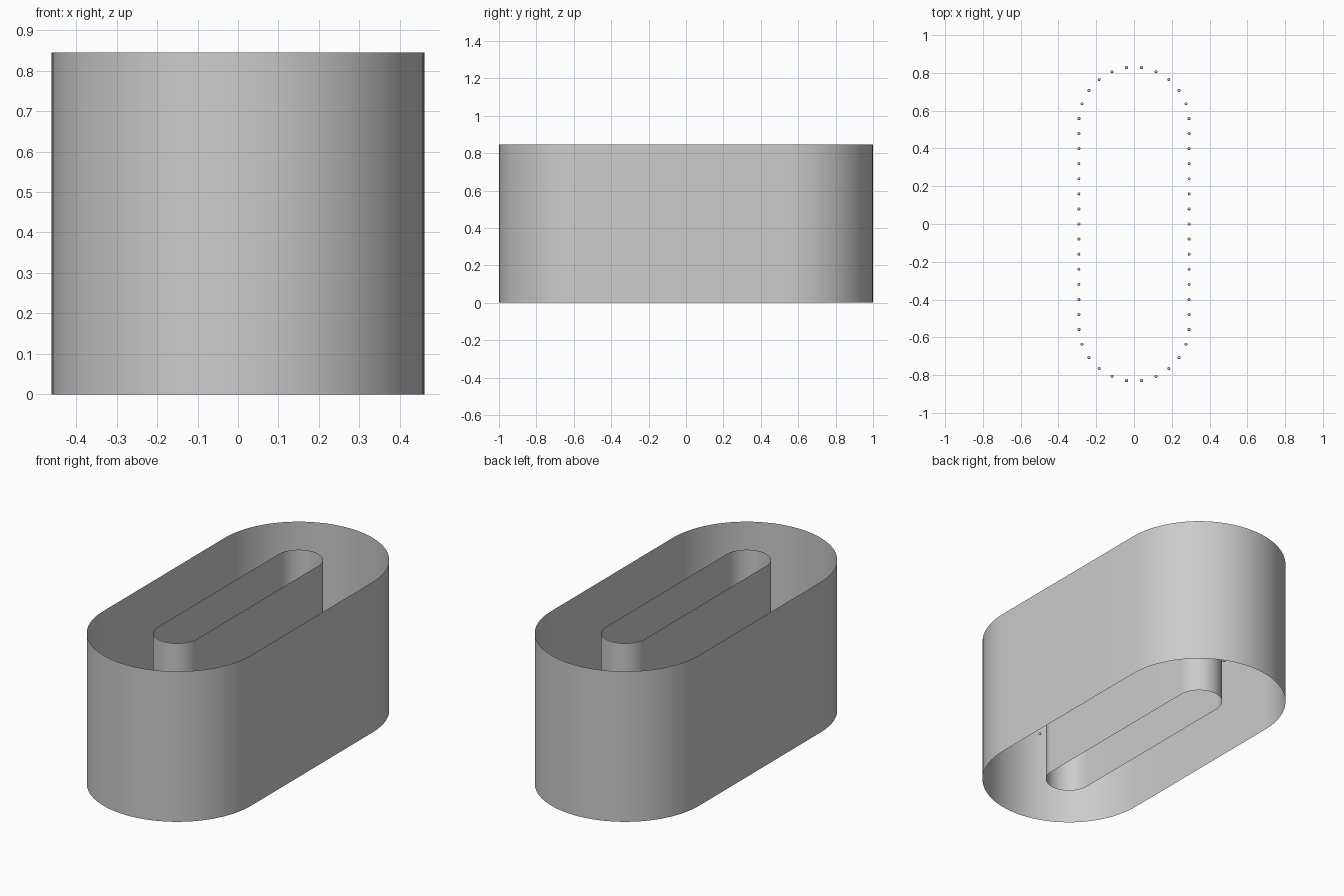
import bpy, bmesh, math
from mathutils import Matrix

if "Cube" in bpy.data.objects:
    bpy.data.objects.remove(bpy.data.objects["Cube"])

HALF = 0.539     # half length of the straight sides
HEIGHT = 0.845
R_OUT, R_IN = 0.461, 0.123


def track_point(s, r):
    """Point at distance s along a stadium loop, starting at (r, 0)."""
    arc = math.pi * r
    s %= 4 * HALF + 2 * arc
    if s < HALF:
        return r, s
    s -= HALF
    if s < arc:
        return r * math.cos(s / r), HALF + r * math.sin(s / r)
    s -= arc
    if s < 2 * HALF:
        return -r, HALF - s
    s -= 2 * HALF
    if s < arc:
        return -r * math.cos(s / r), -HALF - r * math.sin(s / r)
    return r, -HALF + s - arc


def finish(bm, name):
    mesh = bpy.data.meshes.new(name)
    bm.to_mesh(mesh)
    bm.free()
    for p in mesh.polygons:
        p.use_smooth = True
    obj = bpy.data.objects.new(name, mesh)
    bpy.context.collection.objects.link(obj)


def wall(name, r, inward=False, n=48):
    """Open, paper-thin stadium wall."""
    loop = []
    for side in (0, 1):
        for i in range(n + 1):
            a = math.pi * (side + i / n)
            loop.append((r * math.cos(a), r * math.sin(a) + (HALF, -HALF)[side]))
    bm = bmesh.new()
    low = [bm.verts.new((x, y, 0)) for x, y in loop]
    top = [bm.verts.new((x, y, HEIGHT)) for x, y in loop]
    for i in range(len(loop)):
        j = (i + 1) % len(loop)
        f = bm.faces.new((low[i], low[j], top[j], top[i]))
        if inward:
            f.normal_flip()
    finish(bm, name)


# Outer and inner walls
wall("outer_wall", R_OUT)
wall("inner_wall", R_IN)

# Ring of tiny beads midway between the walls
r_mid = (R_OUT + R_IN) / 2
count = 50
length = 4 * HALF + 2 * math.pi * r_mid
bm = bmesh.new()
for i in range(count):
    x, y = track_point(i * length / count, r_mid)
    bmesh.ops.create_uvsphere(bm, u_segments=12, v_segments=8, radius=0.008,
                              matrix=Matrix.Translation((x, y, HEIGHT / 2)))
finish(bm, "bead_ring")
